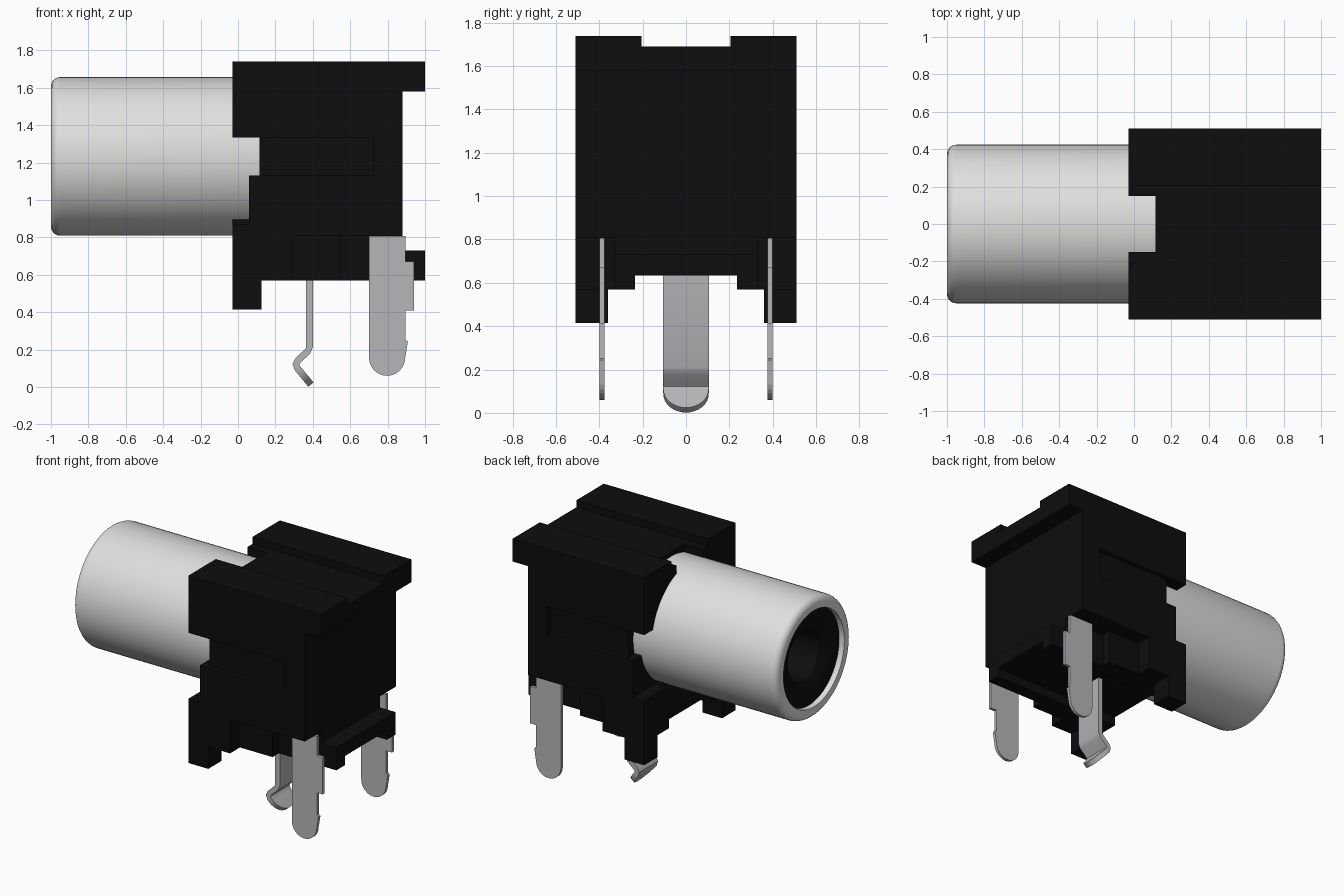
import bpy, bmesh, math
from mathutils import Vector

if "Cube" in bpy.data.objects:
    bpy.data.objects.remove(bpy.data.objects["Cube"])


def material(name, rgb):
    m = bpy.data.materials.new(name)
    m.diffuse_color = (*rgb, 1)
    m.use_nodes = True
    m.node_tree.nodes["Principled BSDF"].inputs["Base Color"].default_value = m.diffuse_color
    return m


BLACK = material("black plastic", (0.004, 0.004, 0.004))
SILVER = material("bright silver", (0.74, 0.74, 0.73))
STEEL = material("grey steel", (0.47, 0.47, 0.49))


def finish(bm, name, mat, smooth=False):
    bmesh.ops.recalc_face_normals(bm, faces=bm.faces)
    me = bpy.data.meshes.new(name)
    bm.to_mesh(me)
    bm.free()
    ob = bpy.data.objects.new(name, me)
    bpy.context.collection.objects.link(ob)
    me.materials.append(mat)
    bpy.ops.object.select_all(action='DESELECT')
    ob.select_set(True)
    bpy.context.view_layer.objects.active = ob
    if smooth:
        bpy.ops.object.shade_smooth_by_angle(angle=math.radians(35))
    return ob


def plate(name, pts, y0, y1, mat):
    """Extrude an x-z outline from y0 to y1."""
    bm = bmesh.new()
    f = bm.faces.new([bm.verts.new((x, y0, z)) for x, z in pts])
    r = bmesh.ops.extrude_face_region(bm, geom=[f])
    vs = [v for v in r['geom'] if isinstance(v, bmesh.types.BMVert)]
    bmesh.ops.translate(bm, verts=vs, vec=(0, y1 - y0, 0))
    return finish(bm, name, mat)


AXIS_Z = 1.233


def lathe(name, pts, mat, closed=True, n=64):
    """Spin (x, radius) points round the barrel axis."""
    bm = bmesh.new()
    vs = [bm.verts.new((x, 0, AXIS_Z + r)) for x, r in pts]
    es = [bm.edges.new(p) for p in zip(vs, vs[1:])]
    if closed:
        es.append(bm.edges.new((vs[-1], vs[0])))
    bmesh.ops.spin(bm, geom=vs + es, cent=(0, 0, AXIS_Z), axis=(1, 0, 0),
                   angle=2 * math.pi, steps=n, use_duplicate=False)
    bmesh.ops.remove_doubles(bm, verts=bm.verts, dist=1e-4)
    return finish(bm, name, mat, True)


def cut(target, cutter):
    cutter.hide_render = True
    bpy.context.view_layer.objects.active = target
    m = target.modifiers.new("cut", 'BOOLEAN')
    m.operation = 'DIFFERENCE'
    m.solver = 'EXACT'
    m.object = cutter
    bpy.ops.object.modifier_apply(modifier=m.name)
    bpy.data.objects.remove(cutter)


def box(x0, x1, y0, y1, z0, z1):
    return plate("cutter", [(x0, z0), (x1, z0), (x1, z1), (x0, z1)], y0, y1, BLACK)


# Housing: side profile with rear flange, rear ledge and front feet
housing = plate("housing", [(-.03, 1.74), (1, 1.74), (1, 1.58), (.88, 1.58), (.88, .73),
                            (1, .73), (1, .57), (.125, .57), (.125, .415), (-.03, .415)],
                -.51, .51, BLACK)
# Top channel, gap between feet, underside trough, top front notch
for c in [(-.1, 1.1, -.205, .205, 1.69, 1.8), (-.1, .15, -.36, .36, .3, .571),
          (-.1, 1.1, -.235, .235, .25, .635), (-.1, .115, -.15, .15, 1.4, 1.85)]:
    cut(housing, box(*c))
# Side pin pockets, side grooves and side front notches
for s in (-1, 1):
    for x0, x1, d, z0, z1 in [(.55, 1.1, .33, .5, .81), (.295, .56, .40, .49, .809),
                              (.1, .725, .48, 1.131, 1.334), (-.1, .115, .25, 1.13, 1.335),
                              (-.1, .06, .26, .87, 1.14)]:
        lo, hi = sorted((s * d, s * .6))
        cut(housing, box(x0, x1, lo, hi, z0, z1))
# Barrel socket
cut(housing, lathe("cutter", [(-.1, 0), (-.1, .426), (.2, .426), (.2, 0)], BLACK, False))

# Barrel shell with rounded lip
R, B = .424, .05
lip = [(-1 + B - B * math.sin(a), R - B + B * math.cos(a))
       for a in [i * math.pi / 12 for i in range(7)]]
lathe("barrel", [(.19, R)] + lip + [(-1, .34), (.19, .34)], SILVER)

# Insulator inside the barrel with a flared centre hole
lathe("insulator", [(.18, 0), (.18, .341), (-.96, .341), (-.96, .25), (-.92, .18),
                    (-.86, .165), (-.2, .165), (-.2, 0)], BLACK, False)

# Side pins: stepped blade with round tip and a small barb
tip = [(.797 + .097 * math.cos(a), .157 - .097 * math.sin(a))
       for a in [i * math.pi / 12 for i in range(13)]]
blade = [(.7, .808), (.895, .808), (.895, .67), (.94, .67), (.94, .41), (.895, .41),
         (.895, .25), (.908, .243)] + tip
for s, side in ((-1, "front"), (1, "back")):
    plate(side + "_side_pin", blade, s * .376, s * .398, STEEL)

# Centre pin: bent strip with rounded end
path = [(.382, .7), (.382, .212), (.372, .19), (.32, .142), (.31, .122), (.318, .1)]
p0, p1 = Vector((.318, .1)), Vector((.39, .013))
widths = [.105] * len(path)
for i in range(1, 9):
    t = math.sin(i / 8 * math.pi / 2)
    path.append(tuple(p0.lerp(p1, t)))
    widths.append(max(.105 * math.sqrt(max(0, 1 - t * t)), .012))
bm = bmesh.new()
rows = []
for i, (p, w) in enumerate(zip(path, widths)):
    a, b = Vector(path[max(i - 1, 0)]), Vector(path[min(i + 1, len(path) - 1)])
    d = (b - a).normalized()
    n = Vector((-d.y, d.x)) * .018
    rows.append([bm.verts.new((p[0] + k * n.x, y, p[1] + k * n.y))
                 for k, y in ((1, -w), (1, w), (-1, w), (-1, -w))])
for r, q in zip(rows, rows[1:]):
    for j in range(4):
        bm.faces.new((r[j], r[(j + 1) % 4], q[(j + 1) % 4], q[j]))
bm.faces.new(rows[0])
bm.faces.new(rows[-1])
finish(bm, "centre_pin", STEEL, True)
